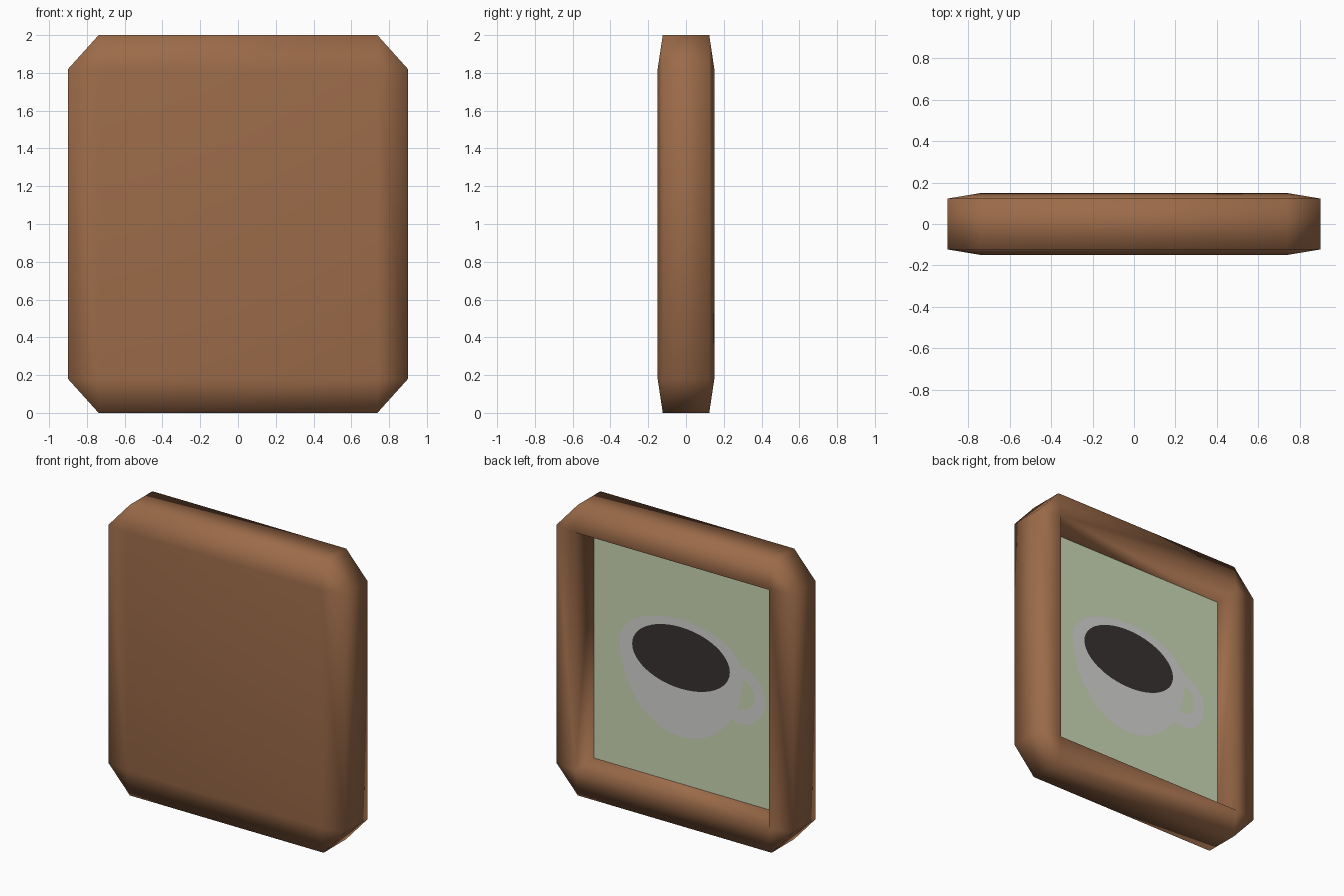
import bpy, bmesh, math

if "Cube" in bpy.data.objects:
    bpy.data.objects.remove(bpy.data.objects["Cube"])

HALF = (0.9, 0.15, 1.0)      # half sizes of the frame
FLOOR_Y = -0.01              # depth of the picture
FLOOR_X, FLOOR_Z = 0.708, 0.785


def material(name, rgb):
    m = bpy.data.materials.new(name)
    m.diffuse_color = (*rgb, 1)
    m.use_nodes = True
    m.node_tree.nodes["Principled BSDF"].inputs["Base Color"].default_value = m.diffuse_color
    return m


wood = material("brown wood", (0.332, 0.147, 0.067))
green = material("pale green", (0.597, 0.687, 0.462))
white = material("off white", (0.665, 0.665, 0.651))
dark = material("dark coffee", (0.042, 0.032, 0.032))


def finish(bm, name, mat, smooth=False):
    me = bpy.data.meshes.new(name)
    for f in bm.faces:
        f.smooth = smooth
    bm.to_mesh(me)
    bm.free()
    me.materials.append(mat)
    ob = bpy.data.objects.new(name, me)
    bpy.context.collection.objects.link(ob)
    return ob


# Frame: chamfered cube stretched to size, back face pushed in as a recess
bm = bmesh.new()
bmesh.ops.create_cube(bm, size=2)
bmesh.ops.bevel(bm, geom=bm.edges[:], offset=0.18, segments=1,
                affect='EDGES', profile=0.5)
for v in bm.verts:
    v.co = (v.co.x * HALF[0], v.co.y * HALF[1], v.co.z * HALF[2] + 1)
bm.normal_update()
back = max(bm.faces, key=lambda f: f.calc_center_median().y)
floor = bmesh.ops.extrude_discrete_faces(bm, faces=[back])["faces"][0]
for v in floor.verts:
    v.co = (math.copysign(FLOOR_X, v.co.x), FLOOR_Y,
            1 + math.copysign(FLOOR_Z, v.co.z - 1))
bmesh.ops.delete(bm, geom=[floor], context='FACES_ONLY')
finish(bm, "frame", wood, smooth=True)

# Picture background closing the recess
bm = bmesh.new()
bm.faces.new([bm.verts.new((x * FLOOR_X, FLOOR_Y, 1 + z * FLOOR_Z))
              for x, z in ((1, -1), (-1, -1), (-1, 1), (1, 1))])
finish(bm, "picture_background", green)


def oval(bm, cx, cz, rx, up, down, layer, n=48):
    """Ring of points; cx counts rightwards as seen from behind."""
    pts = []
    for i in range(n):
        a = 2 * math.pi * i / n
        s = math.sin(a)
        pts.append(bm.verts.new((-(cx + rx * math.cos(a)), FLOOR_Y + layer,
                                 1 + cz + s * (up if s > 0 else down))))
    return pts


# Cup handle: flat ring
bm = bmesh.new()
outer = oval(bm, 0.41, -0.055, 0.187, 0.195, 0.195, 0.002)
inner = oval(bm, 0.41, -0.045, 0.105, 0.105, 0.105, 0.002)
for i in range(len(outer)):
    j = (i + 1) % len(outer)
    bm.faces.new((outer[i], outer[j], inner[j], inner[i]))
finish(bm, "cup_handle", white)

# Cup body and coffee: flat ovals
bm = bmesh.new()
bm.faces.new(oval(bm, -0.04, 0.084, 0.47, 0.263, 0.543, 0.004))
finish(bm, "cup_body", white)
bm = bmesh.new()
bm.faces.new(oval(bm, -0.041, 0.084, 0.372, 0.212, 0.212, 0.006))
finish(bm, "coffee", dark)
